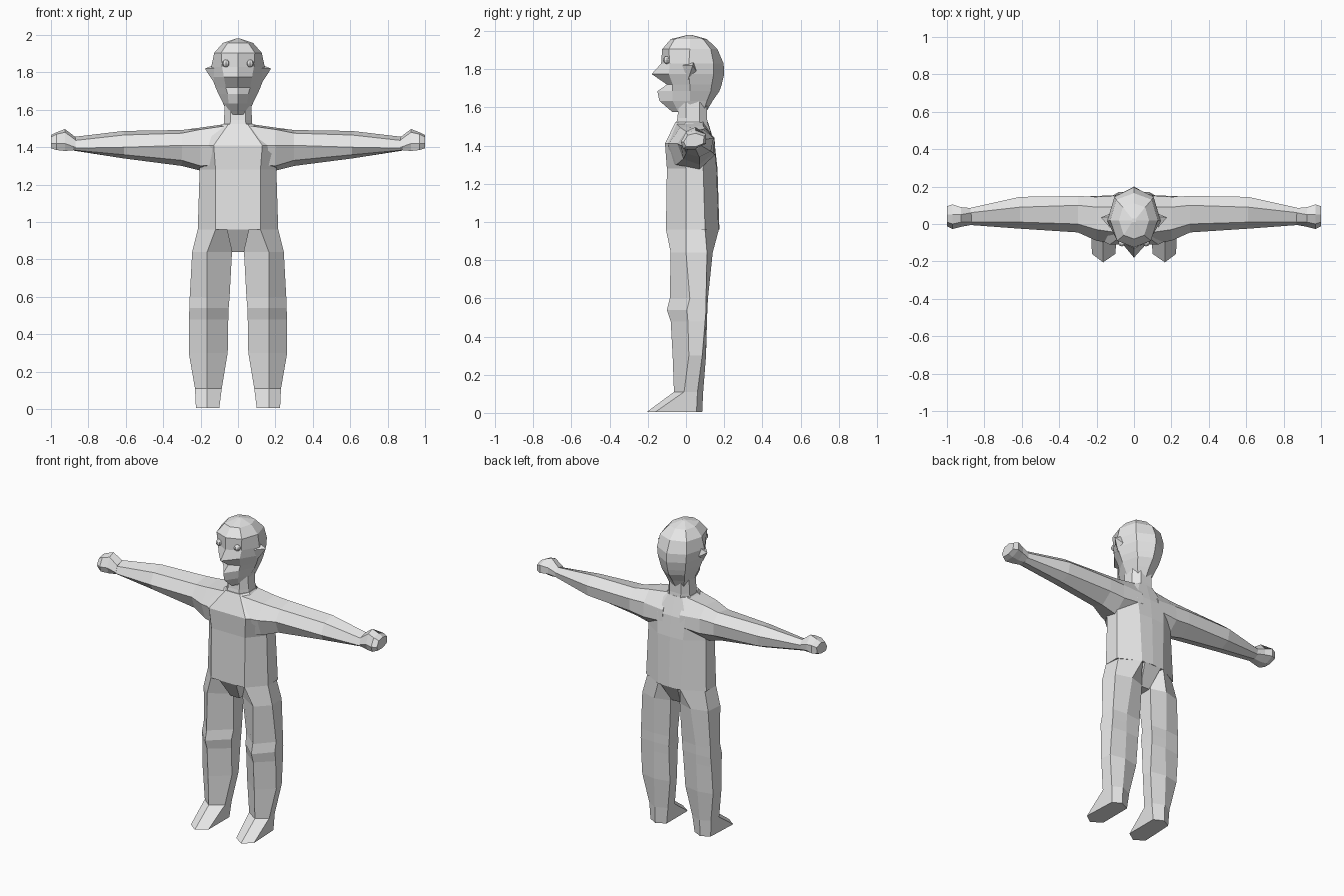
import bpy, bmesh
from mathutils import Matrix, Vector

grey = bpy.data.materials.new("plain grey")
grey.diffuse_color = (0.8, 0.8, 0.8, 1)


def finish(bm, name):
    bmesh.ops.recalc_face_normals(bm, faces=bm.faces[:])
    me = bpy.data.meshes.new(name)
    bm.to_mesh(me)
    bm.free()
    me.materials.append(grey)
    ob = bpy.data.objects.new(name, me)
    bpy.context.collection.objects.link(ob)


def loft(name, rings):
    """Skin equal-length rings of points and cap both ends."""
    bm = bmesh.new()
    vs = [[bm.verts.new(p) for p in r] for r in rings]
    n = len(vs[0])
    for a, b in zip(vs, vs[1:]):
        for i in range(n):
            j = (i + 1) % n
            bm.faces.new((a[i], a[j], b[j], b[i]))
    bm.faces.new(vs[0])
    bm.faces.new(vs[-1])
    finish(bm, name)


def level(z, *half):
    """Horizontal ring from its right half, mirrored in x."""
    right = [(x, y, z) for x, y in half]
    left = [(-x, y, z) for x, y in reversed(half) if x > 0]
    return right + left


# Torso: flat front, side and back corners
loft("torso", [
    level(0.96, (0.12, -0.105), (0.215, 0.0), (0.215, 0.10), (0.08, 0.17), (0, 0.175)),
    level(1.28, (0.12, -0.10), (0.205, 0.0), (0.205, 0.09), (0.09, 0.16), (0, 0.165)),
    level(1.41, (0.13, -0.11), (0.21, -0.07), (0.20, 0.10), (0.10, 0.15), (0, 0.15)),
    level(1.525, (0.05, -0.055), (0.08, 0.0), (0.08, 0.07), (0.05, 0.11), (0, 0.115)),
])

# Crotch wedge between the legs
loft("crotch", [
    level(0.96, (0.06, -0.104), (0.06, 0.172)),
    level(0.84, (0.032, -0.03), (0.032, 0.10)),
])

# Neck
loft("neck", [
    level(1.50, (0.045, -0.055), (0.078, 0.0), (0.078, 0.07), (0.04, 0.115)),
    level(1.545, (0.04, -0.045), (0.075, 0.0), (0.075, 0.07), (0.04, 0.11)),
    level(1.64, (0.04, -0.035), (0.07, 0.0), (0.07, 0.07), (0.04, 0.11)),
])

# Head: (z, front y, front corner, side, back corner, back y)
head = [
    (1.575, -0.07, 0.03, -0.04, 0.055, 0.02, 0.045, 0.09, 0.105),
    (1.635, -0.14, 0.05, -0.07, 0.08, 0.02, 0.065, 0.11, 0.14),
    (1.685, -0.15, 0.055, -0.07, 0.105, 0.02, 0.08, 0.13, 0.175),
    (1.72, -0.10, 0.065, -0.07, 0.12, 0.02, 0.09, 0.135, 0.187),
    (1.775, -0.18, 0.075, -0.09, 0.14, 0.015, 0.10, 0.145, 0.20),
    (1.83, -0.13, 0.085, -0.085, 0.143, 0.015, 0.105, 0.145, 0.197),
    (1.905, -0.125, 0.09, -0.09, 0.127, 0.02, 0.095, 0.13, 0.165),
    (1.958, -0.08, 0.055, -0.06, 0.08, 0.02, 0.06, 0.09, 0.11),
    (1.98, 0.01, 0.01, 0.012, 0.012, 0.02, 0.01, 0.028, 0.03),
]
loft("head", [level(z, (0, f), (a, b), (c, d), (e, g), (0, k))
              for z, f, a, b, c, d, e, g, k in head])

# Leg: (z, ridge x, ridge y, outer x, outer y, back corner y, back x, back y, inner x)
leg = [
    (0.96, 0.12, -0.105, 0.215, 0.0, 0.10, 0.08, 0.172, 0.055),
    (0.84, 0.165, -0.08, 0.245, 0.0, 0.11, 0.13, 0.14, 0.032),
    (0.60, 0.165, -0.085, 0.258, 0.02, 0.105, 0.15, 0.115, 0.045),
    (0.54, 0.165, -0.10, 0.26, 0.005, 0.105, 0.15, 0.112, 0.05),
    (0.48, 0.165, -0.08, 0.262, 0.01, 0.10, 0.15, 0.11, 0.052),
    (0.30, 0.165, -0.07, 0.263, 0.015, 0.085, 0.155, 0.105, 0.055),
    (0.11, 0.165, -0.063, 0.23, -0.01, 0.06, 0.16, 0.09, 0.087),
    (0.005, 0.165, -0.205, 0.225, -0.16, 0.055, 0.16, 0.085, 0.10),
]

# Arm: x, then (y, z) of front, top front, top, back, low back, bottom, low front
arm = [
    (0.06, (-0.11, 1.41), (-0.05, 1.515), (0.09, 1.525), (0.15, 1.43), (0.155, 1.36), (0.07, 1.29), (-0.095, 1.31)),
    (0.20, (-0.09, 1.41), (-0.03, 1.495), (0.09, 1.505), (0.145, 1.44), (0.15, 1.35), (0.07, 1.275), (-0.05, 1.30)),
    (0.30, (-0.045, 1.41), (0.0, 1.475), (0.10, 1.492), (0.15, 1.44), (0.145, 1.36), (0.07, 1.30), (-0.015, 1.33)),
    (0.61, (-0.025, 1.40), (0.01, 1.465), (0.09, 1.487), (0.145, 1.44), (0.13, 1.37), (0.07, 1.34), (0.0, 1.36)),
    (0.88, (-0.005, 1.395), (0.01, 1.435), (0.06, 1.455), (0.085, 1.43), (0.08, 1.40), (0.05, 1.382), (0.01, 1.385)),
]
hand = [
    (0.87, (-0.005, 1.40), (0.01, 1.44), (0.06, 1.455), (0.085, 1.43), (0.08, 1.40), (0.05, 1.385), (0.01, 1.385)),
    (0.925, (-0.015, 1.42), (0.01, 1.48), (0.05, 1.497), (0.09, 1.45), (0.09, 1.41), (0.05, 1.38), (0.0, 1.38)),
    (0.97, (-0.027, 1.42), (0.0, 1.47), (0.05, 1.48), (0.105, 1.46), (0.105, 1.41), (0.05, 1.385), (-0.015, 1.385)),
    (1.0, (-0.012, 1.42), (0.01, 1.455), (0.05, 1.465), (0.095, 1.45), (0.09, 1.41), (0.05, 1.395), (0.0, 1.395)),
]

for s, side in ((1, "left"), (-1, "right")):
    loft(side + "_leg", [
        [(s * rx, ry, z), (s * ox, oy, z), (s * (ox - 0.01), cy, z),
         (s * bx, by, z), (s * ix, cy, z), (s * ix, oy, z)]
        for z, rx, ry, ox, oy, cy, bx, by, ix in leg])
    for name, rows in (("arm", arm), ("hand", hand)):
        loft(side + "_" + name, [[(s * r[0], y, z) for y, z in r[1:]] for r in rows])

    # Pointed ear
    bm = bmesh.new()
    tip = bm.verts.new((s * 0.177, 0.035, 1.82))
    base = [bm.verts.new((s * 0.128, y, z))
            for y, z in ((-0.02, 1.82), (0.04, 1.84), (0.055, 1.79), (0.01, 1.745))]
    bm.faces.new(base)
    for i in range(4):
        bm.faces.new((base[i], base[(i + 1) % 4], tip))
    finish(bm, side + "_ear")

    # Eye
    bm = bmesh.new()
    bmesh.ops.create_uvsphere(bm, u_segments=8, v_segments=6, radius=0.02,
                              matrix=Matrix.Translation(Vector((s * 0.065, -0.10, 1.848))))
    finish(bm, side + "_eye")
